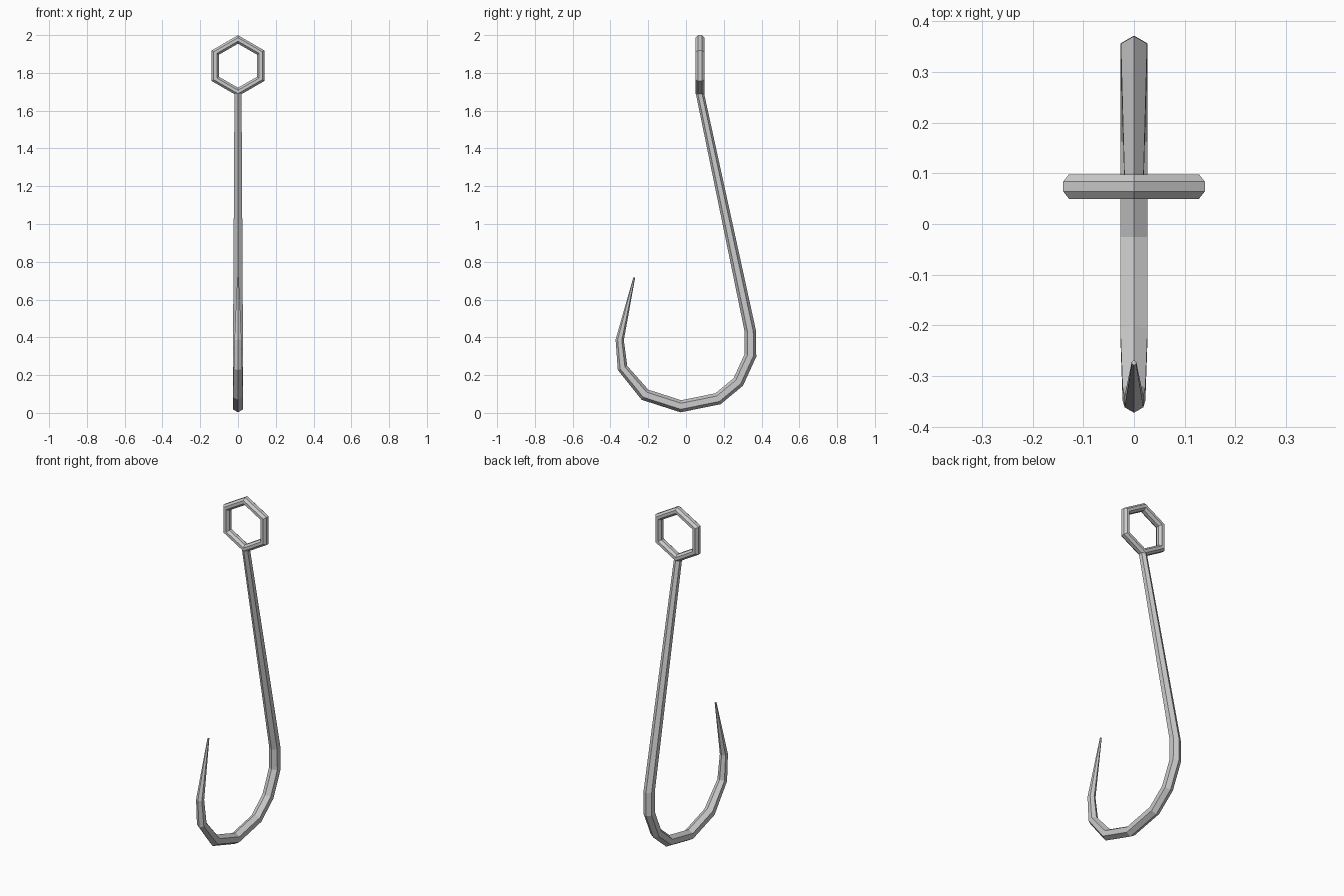
import bpy, bmesh
from math import sin, cos, pi
from mathutils import Vector

if "Cube" in bpy.data.objects:
    bpy.data.objects.remove(bpy.data.objects["Cube"])


def sweep(name, path, radii, axis, sides, phase=0.0, closed=False, squash=1.0):
    """Sweep a polygon along a flat path with mitred corners; axis is the path plane's normal."""
    bm = bmesh.new()
    n = len(path)
    rings = []
    for i, p in enumerate(path):
        has_prev, has_next = closed or i > 0, closed or i < n - 1
        d_in = (p - path[i - 1]).normalized() if has_prev else None
        d_out = (path[(i + 1) % n] - p).normalized() if has_next else None
        d_in, d_out = d_in or d_out, d_out or d_in
        tangent = (d_in + d_out).normalized()
        mitre = 1 / tangent.dot(d_in)
        across = axis.cross(tangent) * mitre * squash
        ring = []
        for k in range(sides):
            a = phase + 2 * pi * k / sides
            ring.append(bm.verts.new(p + radii[i] * (cos(a) * across + sin(a) * axis)))
        rings.append(ring)
    for i in range(n if closed else n - 1):
        a, b = rings[i], rings[(i + 1) % n]
        for k in range(sides):
            m = (k + 1) % sides
            bm.faces.new((a[k], a[m], b[m], b[k]))
    if not closed:
        bm.faces.new(rings[0])
        bm.faces.new(rings[-1])
    bmesh.ops.recalc_face_normals(bm, faces=bm.faces)
    mesh = bpy.data.meshes.new(name)
    bm.to_mesh(mesh)
    bm.free()
    obj = bpy.data.objects.new(name, mesh)
    bpy.context.collection.objects.link(obj)
    return obj


# Shank, bend and point: one tapered six-sided wire (y, z, radius)
wire = [
    (0.073, 1.695, 0.0215), (0.341, 0.430, 0.030), (0.341, 0.304, 0.031),
    (0.277, 0.164, 0.031), (0.170, 0.075, 0.031), (-0.027, 0.035, 0.031),
    (-0.217, 0.096, 0.031), (-0.336, 0.238, 0.026), (-0.351, 0.386, 0.0215),
    (-0.274, 0.717, 0.005),
]
sweep("hook_wire", [Vector((0, y, z)) for y, z, r in wire],
      [r for y, z, r in wire], Vector((1, 0, 0)), 6)

# Eye: hexagonal ring with a faceted section, facing the front
R = 0.139
eye = [Vector((R * sin(k * pi / 3), 0.074, 1.838 + R * cos(k * pi / 3))) for k in range(6)]
sweep("eye_ring", eye, [0.0262] * 6, Vector((0, 1, 0)), 8,
      phase=pi / 8, closed=True, squash=0.8)
